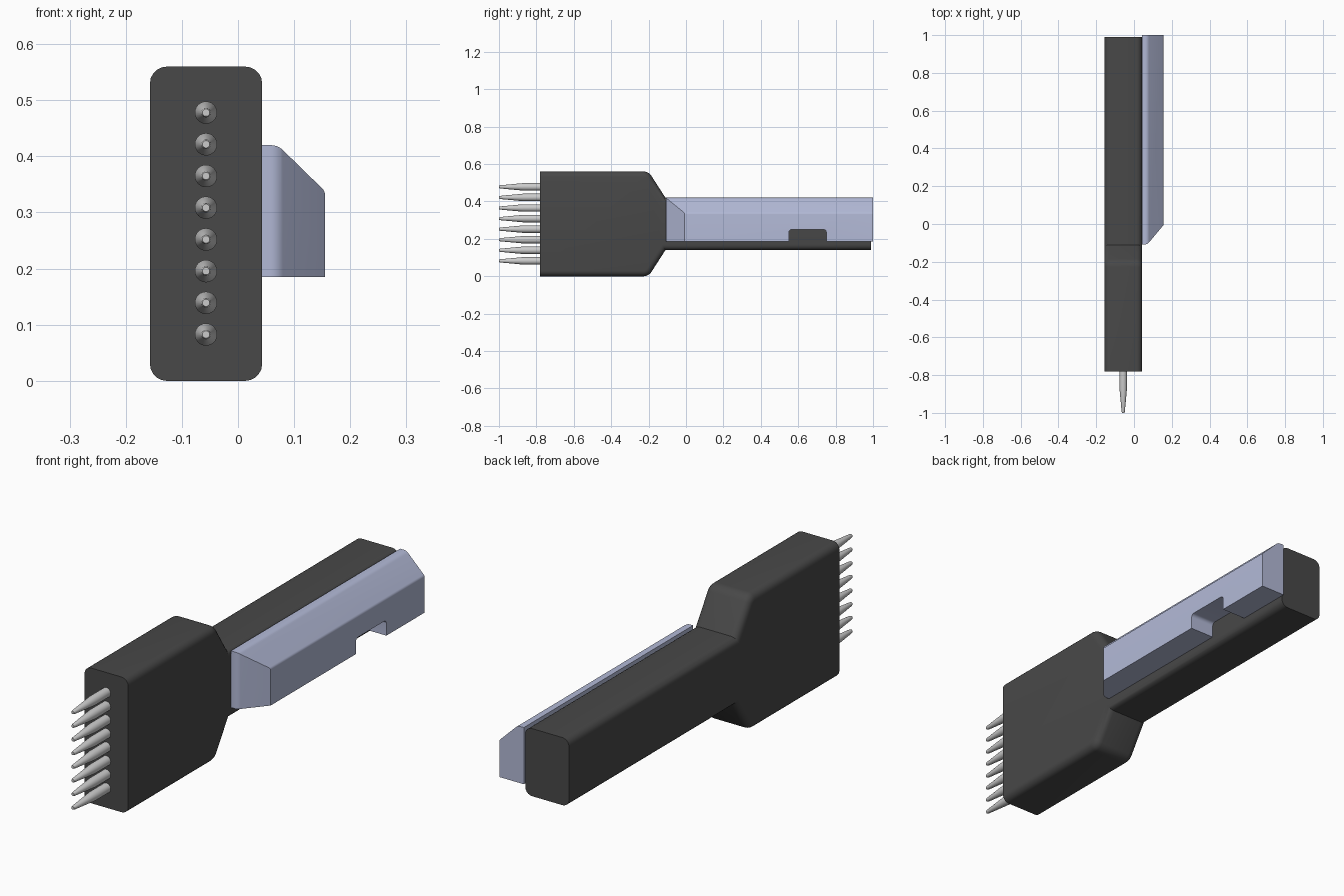
import bpy, bmesh, math
from mathutils import Vector

if "Cube" in bpy.data.objects:
    bpy.data.objects.remove(bpy.data.objects["Cube"])


def material(name, rgb):
    m = bpy.data.materials.new(name)
    m.diffuse_color = (*rgb, 1)
    m.use_nodes = True
    m.node_tree.nodes["Principled BSDF"].inputs["Base Color"].default_value = m.diffuse_color
    return m


def rounded(points, seg=5):
    """Turn (u, v, radius) corners into a polygon with arcs at the corners."""
    out = []
    for i, (u, v, r) in enumerate(points):
        p = Vector((u, v))
        if r == 0:
            out.append(p)
            continue
        a = (Vector(points[i - 1][:2]) - p).normalized()
        b = (Vector(points[(i + 1) % len(points)][:2]) - p).normalized()
        half = a.angle(b) / 2
        centre = p + (a + b).normalized() * (r / math.sin(half))
        t = r / math.tan(half)
        d0, d1 = p + a * t - centre, p + b * t - centre
        for k in range(seg + 1):
            out.append(centre + d0.lerp(d1, k / seg).normalized() * r)
    return out


def prism(name, points, axis, lo, hi, bevel=None):
    """Extrude a profile along an axis; u, v are the two other axes in order."""
    bm = bmesh.new()

    def ring(w):
        verts = []
        for p in rounded(points):
            c = [p[0], p[1]]
            c.insert(axis, w)
            verts.append(bm.verts.new(c))
        return verts
    a, b = ring(lo), ring(hi)
    bm.faces.new(a)
    bm.faces.new(b)
    for i in range(len(a)):
        j = (i + 1) % len(a)
        bm.faces.new((a[i], a[j], b[j], b[i]))
    bmesh.ops.recalc_face_normals(bm, faces=bm.faces)
    if bevel:
        edges = [e for e in bm.edges if bevel(*[v.co for v in e.verts])]
        bmesh.ops.bevel(bm, geom=edges, offset=0.03, segments=5, profile=0.5,
                        affect='EDGES', clamp_overlap=True)
    me = bpy.data.meshes.new(name)
    bm.to_mesh(me)
    bm.free()
    ob = bpy.data.objects.new(name, me)
    bpy.context.collection.objects.link(ob)
    return ob


def activate(ob):
    bpy.ops.object.select_all(action='DESELECT')
    ob.select_set(True)
    bpy.context.view_layer.objects.active = ob


def boolean(ob, cutter, operation):
    activate(ob)
    m = ob.modifiers.new("cut", 'BOOLEAN')
    m.object, m.operation, m.solver = cutter, operation, 'EXACT'
    bpy.ops.object.modifier_apply(modifier=m.name)
    bpy.data.objects.remove(cutter)


def smooth(ob):
    activate(ob)
    bpy.ops.object.shade_smooth_by_angle(angle=math.radians(30))


dark = material("dark_plastic", (0.065, 0.065, 0.065))
blue = material("pale_blue", (0.45, 0.49, 0.68))

# Body: wide head tapering into a narrow handle, long edges rounded
FRONT, BACK = -0.78, 0.99


def long_edge(p, q):
    return abs(p.x - q.x) < 1e-5 and abs(p.y - q.y) > 1e-5


upper = [(FRONT, 0.56, 0), (-0.2, 0.56, 0.05), (-0.11, 0.42, 0), (BACK, 0.42, 0)]
lower = [(y, 0.56 - z, r) for y, z, r in reversed(upper)]
body = prism("body", upper + lower, 0, -0.157, 0.043, long_edge)
body.data.materials.append(dark)
smooth(body)

# Clip: chamfered bar on the handle side, slanted front end, notch below
clip = prism("clip", [(0.043, 0.185, 0), (0.155, 0.185, 0), (0.155, 0.338, 0.015),
                      (0.071, 0.42, 0.03), (0.043, 0.42, 0)], 1, -0.2, 1.0)
plan = prism("clip_plan", [(0.0, -0.108, 0), (0.071, -0.108, 0.03), (0.157, -0.005, 0),
                           (0.2, 0.05, 0), (0.2, 1.1, 0), (0.0, 1.1, 0)], 2, 0, 0.6)
boolean(clip, plan, 'INTERSECT')
notch = prism("notch_cutter", [(0.55, 0.1, 0), (0.75, 0.1, 0), (0.75, 0.25, 0.015),
                               (0.55, 0.25, 0.015)], 0, -0.1, 0.3)
boolean(clip, notch, 'DIFFERENCE')
clip.data.materials.clear()
clip.data.materials.append(blue)
smooth(clip)

# Pins: eight tapered contacts in a column on the front face
SIDES = 24
profile = [(0.02, FRONT + 0.005), (0.02, -0.87), (0.0085, -0.993), (0.0065, -1.0)]
bm = bmesh.new()
rings = [[bm.verts.new((r * math.cos(2 * math.pi * k / SIDES), y,
                        r * math.sin(2 * math.pi * k / SIDES)))
          for k in range(SIDES)] for r, y in profile]
for a, b in zip(rings, rings[1:]):
    for k in range(SIDES):
        n = (k + 1) % SIDES
        bm.faces.new((a[k], a[n], b[n], b[k]))
bm.faces.new(rings[0])
bm.faces.new(rings[-1])
bmesh.ops.recalc_face_normals(bm, faces=bm.faces)
pin_mesh = bpy.data.meshes.new("pin")
bm.to_mesh(pin_mesh)
bm.free()
for i in range(8):
    pin = bpy.data.objects.new(f"pin_{i + 1}", pin_mesh)
    pin.location = (-0.057, 0, 0.0825 + i * 0.0565)
    bpy.context.collection.objects.link(pin)
    if i == 0:
        smooth(pin)
